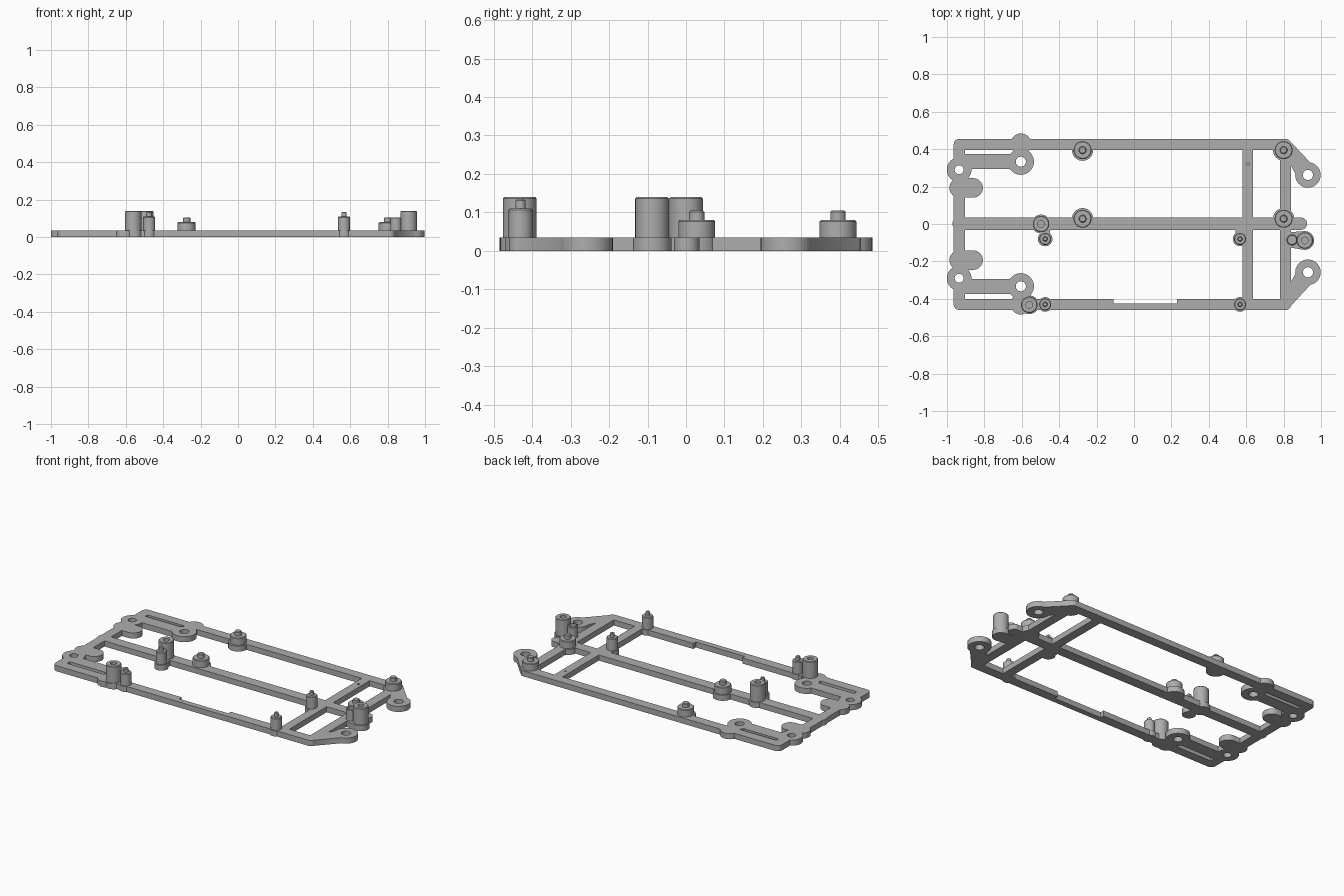
import bpy, bmesh
from math import cos, sin, pi
from mathutils import Vector, Matrix
from mathutils.geometry import convex_hull_2d

if "Cube" in bpy.data.objects:
    bpy.data.objects.remove(bpy.data.objects["Cube"])

grey = bpy.data.materials.new("plain grey")
grey.use_nodes = True
GREY = (0.42, 0.42, 0.42, 1)
grey.diffuse_color = GREY
grey.node_tree.nodes["Principled BSDF"].inputs["Base Color"].default_value = GREY
T = 0.035   # plate thickness


def add_object(name, bm):
    mesh = bpy.data.meshes.new(name)
    bm.to_mesh(mesh)
    bm.free()
    mesh.materials.append(grey)
    ob = bpy.data.objects.new(name, mesh)
    bpy.context.collection.objects.link(ob)
    return ob


def prism(bm, circles, z0=0, z1=T, seg=40):
    """Extruded outline stretched around circles given as (x, y, r)."""
    pts = [Vector((x + r * cos(2 * pi * i / seg), y + r * sin(2 * pi * i / seg)))
           for x, y, r in circles for i in range(seg)]
    loop = [pts[i] for i in convex_hull_2d(pts)]
    low = [bm.verts.new((p.x, p.y, z0)) for p in loop]
    top = [bm.verts.new((p.x, p.y, z1)) for p in loop]
    faces = [bm.faces.new(low[::-1]), bm.faces.new(top)]
    for i in range(len(loop)):
        j = (i + 1) % len(loop)
        faces.append(bm.faces.new((low[i], low[j], top[j], top[i])))
    bmesh.ops.recalc_face_normals(bm, faces=faces)


def bar(bm, x0, y0, x1, y1, r=0.03):
    prism(bm, [(x0, y0, r), (x1, y1, r)])


def smooth(ob):
    bpy.ops.object.select_all(action='DESELECT')
    ob.select_set(True)
    bpy.context.view_layer.objects.active = ob
    bpy.ops.object.shade_smooth_by_angle(angle=0.6)


# stud positions
wide = [(x, y) for x in (-0.275, 0.80) for y in (0.395, 0.028)]
slim = [(x, y) for x in (-0.475, 0.567) for y in (-0.08, -0.43)]
tall = [(-0.497, 0), (-0.56, -0.432), (0.913, -0.088)]

# flat frame: rails and crossbars
solid, cut = bmesh.new(), bmesh.new()
bar(solid, -0.934, 0.425, 0.81, 0.425)
bar(solid, -0.934, -0.43, 0.81, -0.43)
bar(solid, -0.934, -0.43, -0.934, 0.425)
bar(solid, 0.81, -0.43, 0.81, 0.425)
bar(solid, 0.608, -0.42, 0.608, 0.42, 0.028)
bar(solid, -0.938, 0.002, 0.892, 0.002, 0.033)

# mounting ears on both sides
for s in (1, -1):
    prism(solid, [(-0.935, s * 0.29, 0.066)])
    bar(solid, -0.935, s * 0.193, -0.86, s * 0.193, 0.052)
    bar(solid, -0.92, s * 0.333, -0.605, s * 0.333, 0.04)
    prism(solid, [(-0.605, s * 0.333, 0.07)])
    prism(solid, [(-0.605, s * 0.428, 0.056)])
    ear_y = 0.262 if s > 0 else -0.258
    prism(solid, [(0.93, ear_y, 0.068)])
    prism(solid, [(0.81, s * 0.425, 0.03), (0.83, s * 0.37, 0.01), (0.93, ear_y, 0.055)])
    for x, y, r in ((-0.935, s * 0.29, 0.024), (-0.605, s * 0.333, 0.027), (0.93, ear_y, 0.027)):
        prism(cut, [(x, y, r)], -0.05, 0.1)

# pads beneath the studs
for x, y in wide:
    prism(solid, [(x, y, 0.057)])
for x, y in slim:
    prism(solid, [(x, y, 0.039)])
for x, y in tall[:2]:
    prism(solid, [(x, y, 0.05)])
for x in (-0.475, 0.567):
    bar(solid, x, -0.08, x, 0, 0.025)
prism(solid, [(0.845, -0.085, 0.042), (0.913, -0.088, 0.05)])

# shallow recess in the front rail and a pinhole in the crossbar
prism(cut, [(x, y, 0.001) for x in (-0.109, 0.229) for y in (-0.424, -0.36)], -0.05, 0.1)
prism(cut, [(0.61, 0.322, 0.007)], 0.02, 0.1, 12)

frame = add_object("flat_frame", solid)
cutter = add_object("hole_cutter", cut)
cutter.hide_render = True
mod = frame.modifiers.new("holes", 'BOOLEAN')
mod.operation = 'DIFFERENCE'
mod.solver = 'EXACT'
mod.use_self = True
mod.object = cutter
bpy.context.view_layer.objects.active = frame
bpy.ops.object.modifier_apply(modifier=mod.name)
bpy.data.objects.remove(cutter)
smooth(frame)


def lathe(name, x, y, profile):
    bm = bmesh.new()
    vs = [bm.verts.new((r, 0, z)) for r, z in profile]
    es = [bm.edges.new(p) for p in zip(vs, vs[1:])]
    bmesh.ops.spin(bm, geom=vs + es, cent=(0, 0, 0), axis=(0, 0, 1),
                   angle=2 * pi, steps=32)
    bmesh.ops.remove_doubles(bm, verts=bm.verts, dist=0.0001)
    bmesh.ops.recalc_face_normals(bm, faces=bm.faces)
    bm.transform(Matrix.Translation((x, y, 0)))
    smooth(add_object(name, bm))


def body(r, h, c=0.004):
    return [(0, T - 0.005), (r, T - 0.005), (r, h - c), (r - c, h)]


def pin_stud(name, x, y, r, h, pr, ph):
    lathe(name, x, y, body(r, h) + [(pr, h), (pr, ph - 0.004), (pr - 0.004, ph), (0, ph)])


def hollow_stud(name, x, y, r, h, hr, floor):
    lathe(name, x, y, body(r, h) + [(hr, h), (hr, floor), (0, floor)])


# raised studs
for x, y in wide:
    pin_stud("wide_stud", x, y, 0.048, 0.08, 0.02, 0.105)
for x, y in slim:
    pin_stud("slim_stud", x, y, 0.032, 0.11, 0.013, 0.135)
for x, y in tall:
    hollow_stud("tall_post", x, y, 0.044, 0.14, 0.018, 0.05)
hollow_stud("short_tube", 0.845, -0.085, 0.03, 0.105, 0.022, 0.05)
